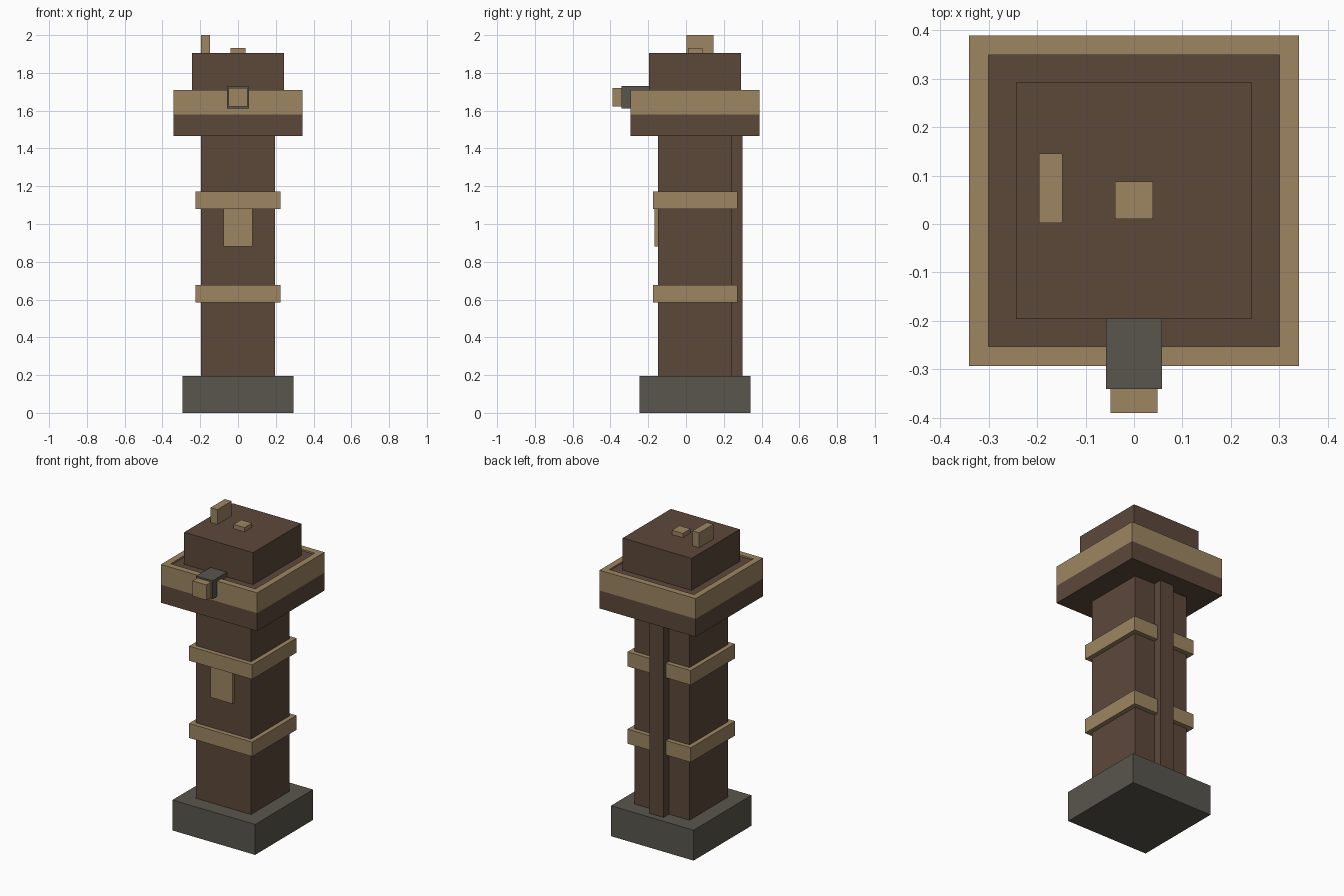
import bpy
import bmesh

cube = bpy.data.objects.get("Cube")
if cube:
    bpy.data.objects.remove(cube, do_unlink=True)


def material(name, rgb):
    mat = bpy.data.materials.new(name)
    mat.use_nodes = True
    mat.diffuse_color = (*rgb, 1)
    bsdf = next(n for n in mat.node_tree.nodes if n.type == 'BSDF_PRINCIPLED')
    bsdf.inputs["Base Color"].default_value = (*rgb, 1)
    return mat


BROWN = material("dark_brown", (0.107, 0.065, 0.042))
TAN = material("tan", (0.337, 0.238, 0.122))
GREY = material("stone_grey", (0.098, 0.093, 0.073))


def box(name, x, y, z, *mats, inset=0, sink=0):
    """Box from (min, max) spans; the top may be inset, sunk and given the second material."""
    bm = bmesh.new()
    bmesh.ops.create_cube(bm, size=1)
    for v in bm.verts:
        v.co = [s[0] if c < 0 else s[1] for c, s in zip(v.co, (x, y, z))]
    bm.normal_update()
    if inset:
        top = max(bm.faces, key=lambda f: f.calc_center_median().z)
        bmesh.ops.inset_region(bm, faces=[top], thickness=inset)
        # Drop the panel, leaving a raised rim around it
        panel = bmesh.ops.extrude_discrete_faces(bm, faces=[top])["faces"][0]
        panel.material_index = 1
        edge_loop = [e for e in bm.edges if len(e.link_faces) == 1]
        for v in panel.verts:
            v.co.z -= sink
        for e in edge_loop:
            for f in e.link_faces:
                f.material_index = f.material_index
    mesh = bpy.data.meshes.new(name)
    bm.to_mesh(mesh)
    bm.free()
    for m in mats:
        mesh.materials.append(m)
    obj = bpy.data.objects.new(name, mesh)
    bpy.context.collection.objects.link(obj)
    return obj


MID = 0.048  # y of the tower's axis


def tier(name, half, z, *mats, **kw):
    """Square storey centred on the tower's axis."""
    return box(name, (-half, half), (MID - half, MID + half), z, *mats, **kw)


# Tower body
tier("base", 0.293, (0, 0.195), GREY)
tier("shaft", 0.195, (0.195, 1.47), BROWN)
box("back_rib", (-0.049, 0.049), (0.23, 0.298), (0.195, 1.47), BROWN)
for i, z in enumerate((0.585, 1.08)):
    tier(f"band_{i + 1}", 0.224, (z, z + 0.093), TAN)
box("front_plate", (-0.077, 0.077), (-0.166, -0.14), (0.88, 1.09), TAN)

# Gallery with a rim around its floor, and the cabin on it
tier("gallery_base", 0.341, (1.465, 1.58), BROWN)
tier("gallery_rim", 0.341, (1.58, 1.71), TAN, BROWN, inset=0.057, sink=0.01)
tier("cabin", 0.244, (1.70, 1.905), BROWN)

# Roof details
box("roof_cap", (-0.039, 0.039), (0.01, 0.088), (1.905, 1.932), TAN)
box("roof_fin", (-0.196, -0.148), (0.002, 0.146), (1.905, 2.0), TAN)

# Lamp on the front
box("lamp_housing", (-0.058, 0.058), (-0.341, -0.195), (1.612, 1.73), GREY)
box("lamp_lens", (-0.049, 0.049), (-0.39, -0.341), (1.622, 1.72), TAN)
